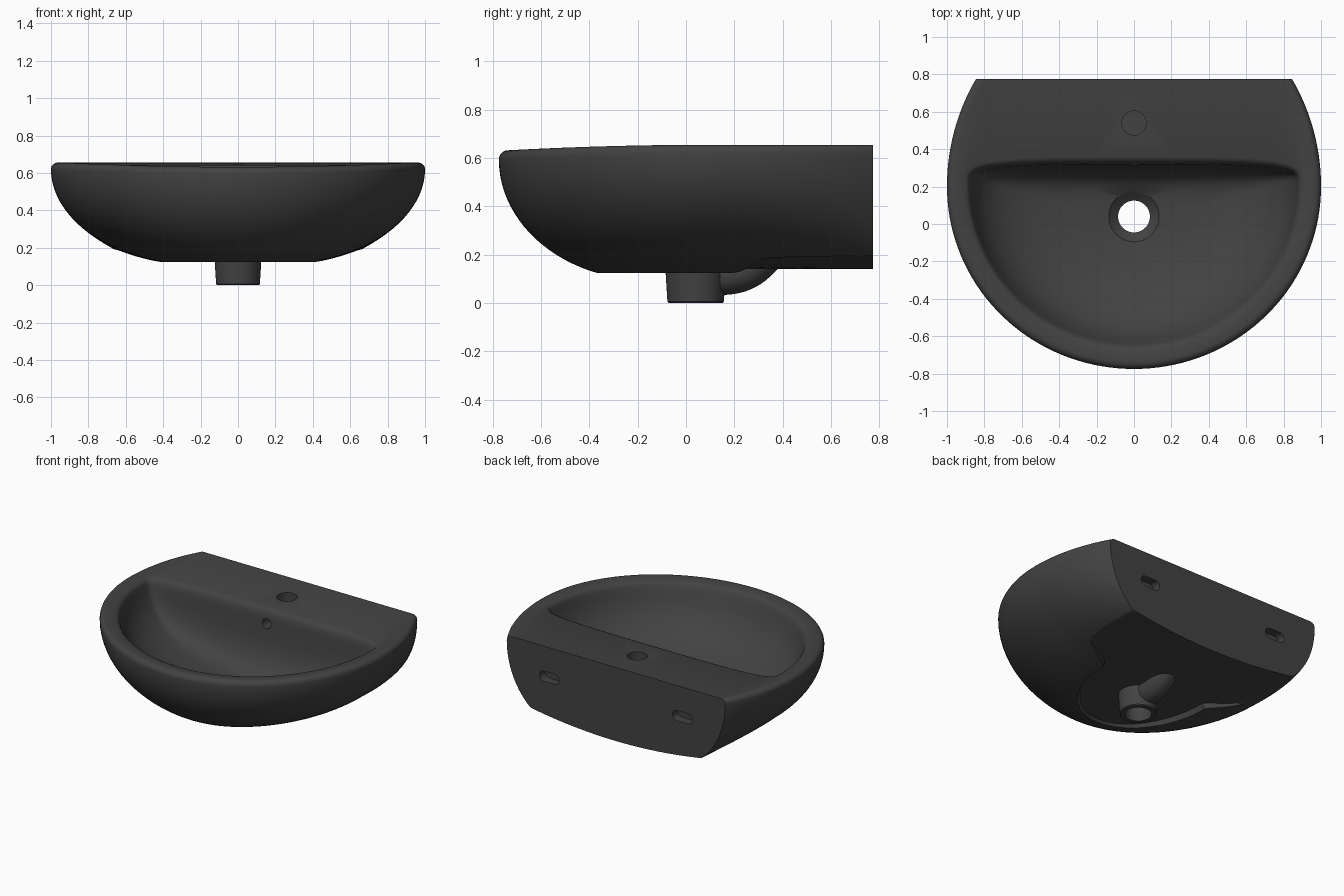
import bpy, bmesh
from math import sin, cos, pi, sqrt, copysign, radians
from mathutils import Vector, Matrix

cube = bpy.data.objects.get("Cube")
if cube:
    bpy.data.objects.remove(cube, do_unlink=True)

FRONT, SIDE, BACK = 72, 24, 28      # points per stretch of every ring
YC, YB = 0.2, 0.775                 # widest line and back wall

mat = bpy.data.materials.new("dark_grey_ceramic")
mat.use_nodes = True
grey = (0.055, 0.055, 0.055, 1)
mat.diffuse_color = grey
bsdf = mat.node_tree.nodes["Principled BSDF"]
bsdf.inputs["Base Color"].default_value = grey
bsdf.inputs["Roughness"].default_value = 0.5


def lerp(a, b, t):
    return a + (b - a) * t


def smooth(t):
    t = max(0, min(1, t))
    return t * t * (3 - 2 * t)


def loft(name, rings):
    """Closed surface through rings; the last ring joins the first."""
    bm = bmesh.new()
    rows = [[bm.verts.new(p) for p in ring] for ring in rings]
    n = len(rows[0])
    for a, b in zip(rows, rows[1:] + rows[:1]):
        for i in range(n):
            j = (i + 1) % n
            bm.faces.new((a[i], a[j], b[j], b[i]))
    bmesh.ops.remove_doubles(bm, verts=bm.verts, dist=0.0001)
    bmesh.ops.recalc_face_normals(bm, faces=bm.faces)
    mesh = bpy.data.meshes.new(name)
    bm.to_mesh(mesh)
    bm.free()
    obj = bpy.data.objects.new(name, mesh)
    bpy.context.collection.objects.link(obj)
    mesh.materials.append(mat)
    return obj


def droop(y):
    """The rim dips gently toward the front."""
    return 0.025 * max(0, (0.1 - y) / 0.875) ** 2


def bulge(z):
    """Fullness of the outside wall: 0 at the lowest edge, 1 at the rim."""
    k = 0.95 * (0.62 - z) / 0.495
    low = sqrt(1 - 0.95 ** 2)
    return (sqrt(1 - k * k) - low) / (1 - low)


def outer_ring(u, inset=0.0, lift=0.0, back=YB):
    """Outside outline: u = 0 at the underside, u = 1 at the rim."""
    q = bulge(lerp(0.125, 0.62, u))
    wide, deep = lerp(0.42, 1, q) - inset, lerp(0.57, 0.975, q) - inset

    def place(x, y, low):
        return Vector((x, y, lerp(low, 0.62, u) + lift - u * droop(y)))

    def side(t):
        y = lerp(YC, back, t)
        low = lerp(0.125, 0.185, smooth((y - YC) / 0.15)) + 0.012 * t
        top = sqrt(1 - ((y - YC) / 1.075) ** 2)
        x = lerp(lerp(0.42, 0.54, t), top, bulge(lerp(low, 0.62, u)))
        return place(x - inset, y, low)

    pts = [place(wide * cos(a), YC + deep * sin(a), 0.125)
           for a in (pi + pi * i / FRONT for i in range(FRONT))]
    right = [side(i / SIDE) for i in range(SIDE + 1)]
    half = right[-1].x
    rear = [place(half * k, back, 0.14 + 0.057 * k * k)
            for k in (1 - 2 * i / BACK for i in range(1, BACK))]
    left = [Vector((-p.x, p.y, p.z)) for p in reversed(right[1:])]
    return pts + right + rear + left


def oval_ring(wide, front, back, yc, z, n=2.0, dip=0):
    """Half ellipse in front, squarer curve behind."""
    angles = [pi + pi * i / FRONT for i in range(FRONT)]
    angles += [pi / 4 * i / SIDE for i in range(SIDE)]
    angles += [pi / 4 + pi / 2 * i / BACK for i in range(BACK)]
    angles += [pi * 0.75 + pi / 4 * i / SIDE for i in range(SIDE)]
    ring = []
    for i, a in enumerate(angles):
        c, s = cos(a), sin(a)
        if i < FRONT:
            x, y = wide * c, yc + (yc - front) * s
        else:
            x = wide * copysign(abs(c) ** (2 / n), c)
            y = yc + (back - yc) * abs(s) ** (2 / n)
        ring.append(Vector((x, y, z - dip * droop(y))))
    return ring


def circle_ring(r, z):
    return oval_ring(r, 0.04 - r, 0.04 + r, 0.04, z)


def under_ring(edge, hole, t):
    """Ring on the arched underside, between its edge and the drain."""
    ring = []
    for a, b in zip(edge, hole):
        p = a.lerp(b, t)
        p.z = 0.14 + 0.057 * (p.x / 0.66) ** 2
        ring.append(p)
    return ring


# Basin: underside, outside wall, rim, dished deck, bowl and drain in one loft
edge, hole = outer_ring(0), circle_ring(0.085, 0.14)
rings = [under_ring(edge, hole, t) for t in (1, 0.8, 0.6, 0.4, 0.2, 0.05)]
rings += [outer_ring(1 - cos(pi / 2 * i / 22)) for i in range(23)]
for i in range(1, 8):
    a = pi / 2 * i / 7
    rings.append(outer_ring(1, 0.035 * (1 - cos(a)), 0.035 * sin(a)))
rings += [outer_ring(1, 0.06, 0.033, 0.74), outer_ring(1, 0.085, 0.028, 0.705)]
bowl = [(0.9, -0.675, 0.36, 0.21, 0.643, 4), (0.889, -0.664, 0.346, 0.21, 0.637, 4),
        (0.882, -0.655, 0.334, 0.21, 0.627, 4), (0.876, -0.645, 0.325, 0.21, 0.61, 4),
        (0.868, -0.633, 0.319, 0.21, 0.58, 4), (0.85, -0.61, 0.314, 0.21, 0.52, 4),
        (0.80, -0.56, 0.305, 0.2, 0.43, 4), (0.71, -0.47, 0.285, 0.18, 0.35, 3.6),
        (0.57, -0.36, 0.255, 0.14, 0.285, 3), (0.36, -0.21, 0.215, 0.08, 0.24, 2.4)]
rings += [oval_ring(*b, dip=1) for b in bowl]
rings += [circle_ring(0.135, 0.222), circle_ring(0.125, 0.212), circle_ring(0.085, 0.185)]
basin = loft("basin", rings)

# Drain outlet below the bowl
outlet = loft("drain_outlet", [circle_ring(r, z) for r, z in (
    (0.085, 0.15), (0.085, 0.0), (0.112, 0.0), (0.117, 0.006), (0.126, 0.15))])

# Overflow channel, curving up from the outlet into the underside
curve = bpy.data.curves.new("overflow_channel", "CURVE")
curve.dimensions = "3D"
curve.bevel_depth, curve.bevel_resolution, curve.resolution_u = 0.08, 6, 12
curve.use_fill_caps = True
spline = curve.splines.new("BEZIER")
spline.bezier_points.add(1)
for point, (a, b, c) in zip(spline.bezier_points, (
        ((0, 0.07, 0.11), (0, 0.14, 0.113), (0, 0.24, 0.113)),
        ((0, 0.28, 0.15), (0, 0.325, 0.2), (0, 0.36, 0.25)))):
    point.handle_left, point.co, point.handle_right = a, b, c
curve.materials.append(mat)
channel = bpy.data.objects.new("overflow_channel", curve)
bpy.context.collection.objects.link(channel)


def cutter(name, center, radius, depth, stretch=0.0, axis="Z"):
    """Cylinder, optionally drawn out into a slot along x."""
    bm = bmesh.new()
    bmesh.ops.create_cone(bm, cap_ends=True, segments=32, radius1=radius,
                          radius2=radius, depth=depth)
    for v in bm.verts:
        if abs(v.co.x) > 0.001:
            v.co.x += copysign(stretch, v.co.x)
    if axis == "Y":
        bm.transform(Matrix.Rotation(pi / 2, 4, "X"))
    bm.transform(Matrix.Translation(center))
    bmesh.ops.recalc_face_normals(bm, faces=bm.faces)
    mesh = bpy.data.meshes.new(name)
    bm.to_mesh(mesh)
    bm.free()
    mesh.materials.append(mat)
    obj = bpy.data.objects.new(name, mesh)
    bpy.context.collection.objects.link(obj)
    obj.hide_render = True
    return obj


# Tap hole, overflow hole and the two wall fixing slots
cutters = [cutter("tap_hole", (0, 0.54, 0.64), 0.065, 0.2),
           cutter("overflow_hole", (0, 0.32, 0.545), 0.034, 0.14, axis="Y")]
cutters += [cutter("fixing_slot", (x, YB, 0.445), 0.036, 0.12, 0.04, "Y")
            for x in (-0.515, 0.515)]
bpy.context.view_layer.objects.active = basin
for c in cutters:
    mod = basin.modifiers.new(c.name, "BOOLEAN")
    mod.operation, mod.solver, mod.object = "DIFFERENCE", "EXACT", c
    bpy.ops.object.modifier_apply(modifier=mod.name)
    bpy.data.objects.remove(c, do_unlink=True)

# Smooth shading with crisp edges
for obj in (basin, outlet):
    bpy.ops.object.select_all(action="DESELECT")
    obj.select_set(True)
    bpy.context.view_layer.objects.active = obj
    bpy.ops.object.shade_smooth_by_angle(angle=radians(35))
